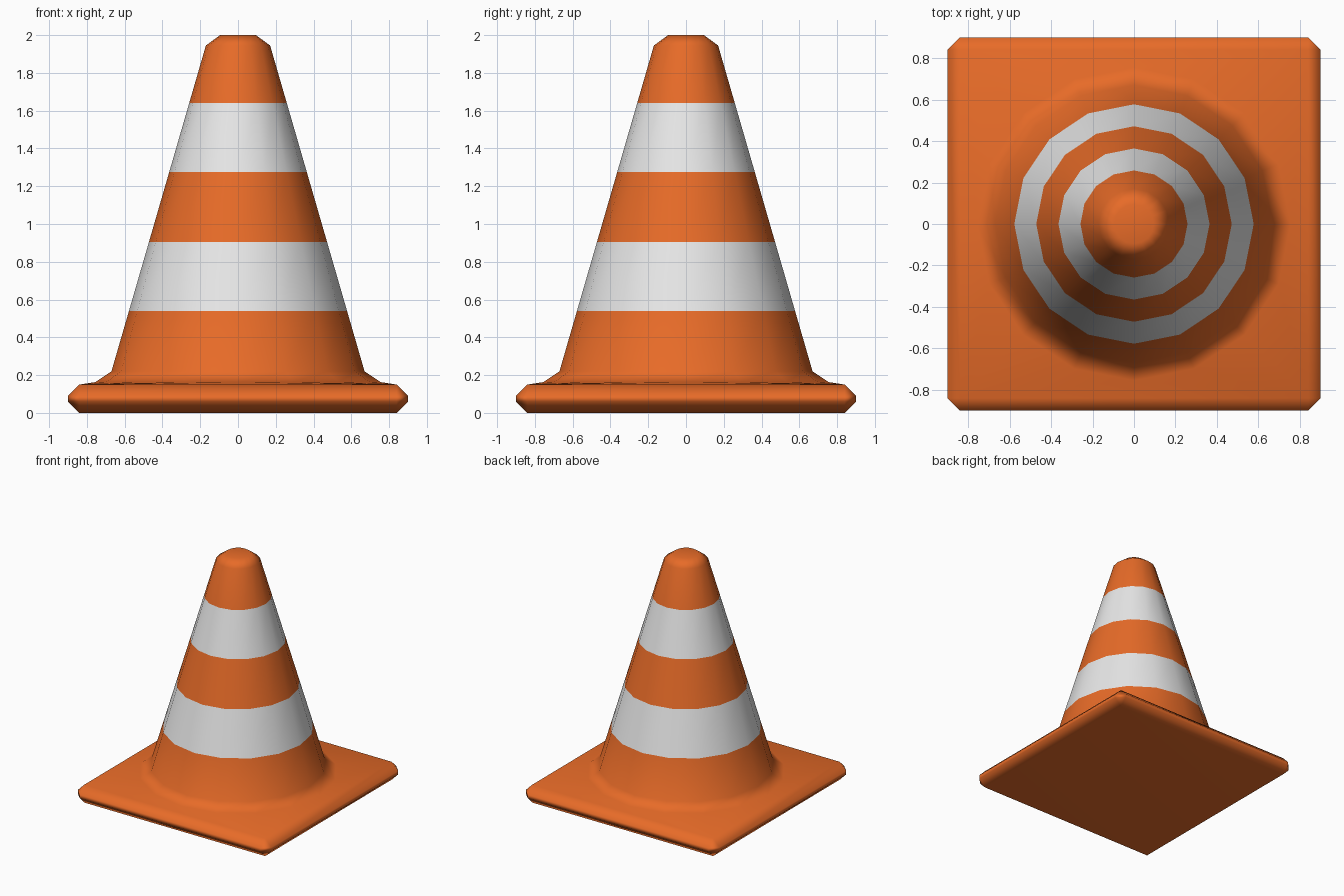
import bpy, bmesh
from math import sin, cos, pi, atan2

if "Cube" in bpy.data.objects:
    bpy.data.objects.remove(bpy.data.objects["Cube"])


def material(name, color):
    mat = bpy.data.materials.new(name)
    mat.use_nodes = True
    mat.diffuse_color = color
    bsdf = next(n for n in mat.node_tree.nodes if n.type == 'BSDF_PRINCIPLED')
    bsdf.inputs["Base Color"].default_value = color
    return mat


SIDES = 16
FOOT, TIP = (0.67, 0.22), (0.17, 1.945)


def wall(z):
    """Radius and height of a point on the straight cone wall."""
    t = (z - FOOT[1]) / (TIP[1] - FOOT[1])
    return FOOT[0] + t * (TIP[0] - FOOT[0]), z


bm = bmesh.new()

# Square base plate with chamfered edges
bmesh.ops.create_cube(bm, size=1)
bmesh.ops.scale(bm, vec=(1.8, 1.8, 0.15), verts=bm.verts)
bmesh.ops.translate(bm, vec=(0, 0, 0.075), verts=bm.verts)
bmesh.ops.bevel(bm, geom=bm.edges[:], offset=0.06, segments=1,
                profile=0.5, affect='EDGES')

# Open the plate top and keep its corners, counted anticlockwise from +x +y
top = max(bm.faces, key=lambda f: f.calc_center_median().z)
corners = sorted(top.verts, key=lambda v: atan2(v.co.y, v.co.x) % (2 * pi))
bmesh.ops.delete(bm, geom=[top], context='FACES_ONLY')

# Cone rings, from the flared foot to the rounded tip
profile = [(0.755, 0.163), FOOT, wall(0.54), wall(0.905), wall(1.275),
           wall(1.64), TIP, (0.095, 2.0)]
rings = [[bm.verts.new((r * cos(2 * pi * i / SIDES), r * sin(2 * pi * i / SIDES), z))
          for i in range(SIDES)] for r, z in profile]
WHITE_BANDS = (2, 4)
for level, (low, high) in enumerate(zip(rings, rings[1:])):
    for i in range(SIDES):
        j = (i + 1) % SIDES
        face = bm.faces.new((low[i], low[j], high[j], high[i]))
        face.material_index = int(level in WHITE_BANDS)
bm.faces.new(rings[-1])

# Plate top: fan each corner to its quarter of the foot ring
foot, quarter = rings[0], SIDES // 4
for k, corner in enumerate(corners):
    for i in range(k * quarter, (k + 1) * quarter):
        bm.faces.new((corner, foot[(i + 1) % SIDES], foot[i]))
    bm.faces.new((corner, corners[(k + 1) % 4], foot[(k + 1) * quarter % SIDES]))

bmesh.ops.recalc_face_normals(bm, faces=bm.faces)
for face in bm.faces:
    face.smooth = True

mesh = bpy.data.meshes.new("traffic_cone")
bm.to_mesh(mesh)
bm.free()
mesh.materials.append(material("orange", (0.8, 0.147, 0.021, 1)))
mesh.materials.append(material("white", (0.8, 0.8, 0.8, 1)))
cone = bpy.data.objects.new("traffic_cone", mesh)
bpy.context.collection.objects.link(cone)

# Large flat faces stay flat while the chamfers look round
cone.modifiers.new("weighted_normals", 'WEIGHTED_NORMAL')
